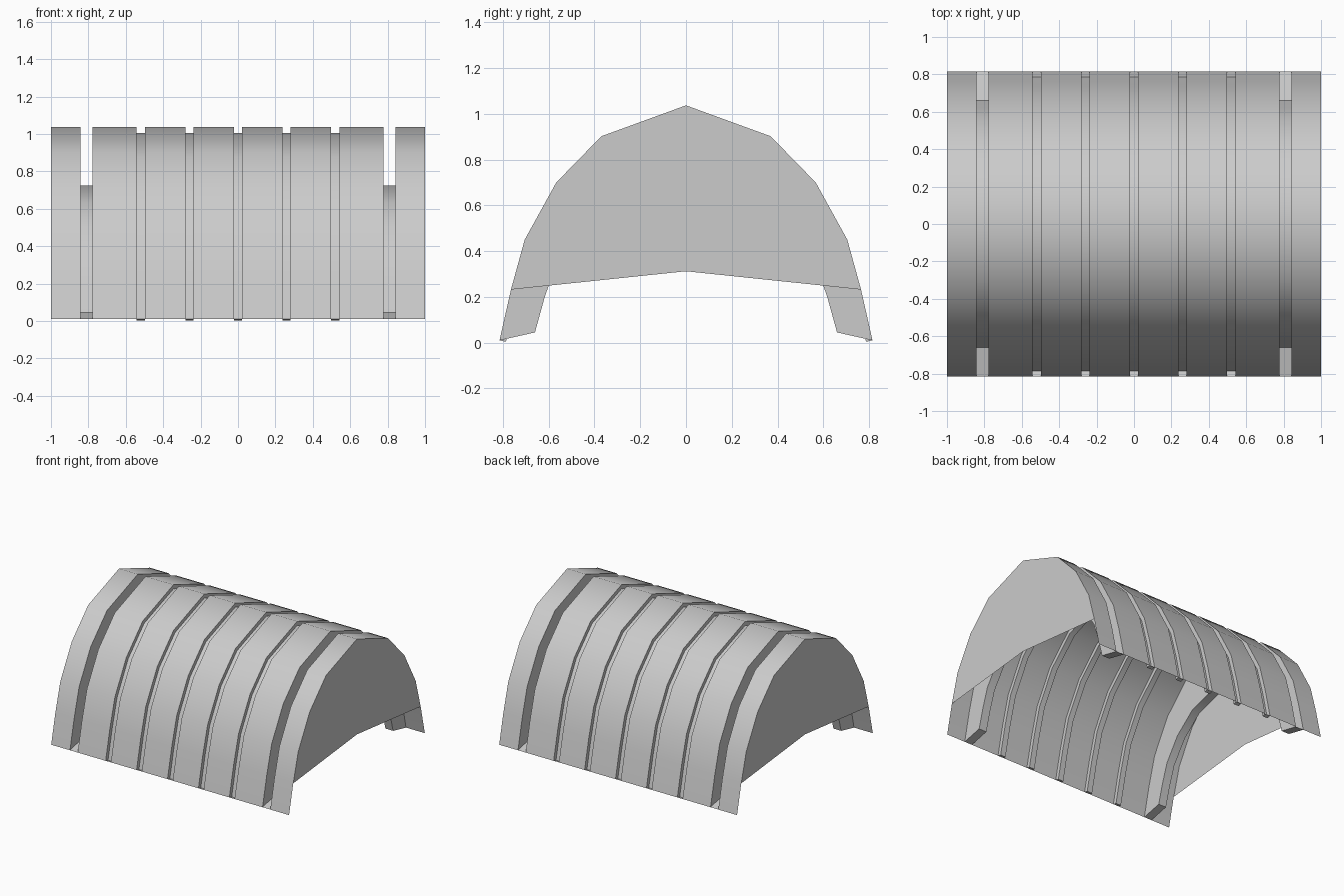
import bpy, bmesh, math
from mathutils import Vector

if "Cube" in bpy.data.objects:
    bpy.data.objects.remove(bpy.data.objects["Cube"])

# Arch half profile (y, z), foot to apex, mirrored to a full arch
HALF = [(0.815, 0.01), (0.765, 0.232), (0.705, 0.45), (0.567, 0.70), (0.37, 0.902), (0, 1.037)]


def mirror(half):
    return half + [(-y, z) for y, z in reversed(half[:-1])]


def inset(prof, d):
    """Offset a profile inwards along its averaged normals."""
    pts = [Vector(p) for p in prof]
    out = []
    for i, p in enumerate(pts):
        a = (pts[i] - pts[i - 1]).normalized() if i else None
        b = (pts[i + 1] - pts[i]).normalized() if i < len(pts) - 1 else None
        t = ((a or b) + (b or a)).normalized()
        n = Vector((-t.y, t.x))
        out.append(tuple(p + n * d / n.dot(Vector((-(b or a).y, (b or a).x)))))
    return out


OUTER = mirror(HALF)
SHALLOW = inset(OUTER, 0.029)
DEEP = mirror([(y * 0.81, 0.038 + z * 0.663) for y, z in HALF])

# Grooves as (start x, end x, floor profile)
grooves = [(-0.842, -0.777, DEEP)]
grooves += [(c * 0.26 - 0.022, c * 0.26 + 0.022, SHALLOW) for c in range(-2, 3)]
grooves += [(0.777, 0.842, DEEP)]


def make_object(name, bm):
    me = bpy.data.meshes.new(name)
    bm.to_mesh(me)
    bm.free()
    ob = bpy.data.objects.new(name, me)
    bpy.context.collection.objects.link(ob)
    return ob


# Grooved arch shell: successive cross-sections bridged together
bm = bmesh.new()


def ring(x, prof):
    return [bm.verts.new((x, y, z)) for y, z in prof]


def bridge(r0, r1):
    for i in range(len(r0) - 1):
        bm.faces.new((r0[i], r1[i], r1[i + 1], r0[i + 1]))


prev = ring(-1, OUTER)
for x0, x1, prof in grooves:
    a, b, c, d = ring(x0, OUTER), ring(x0, prof), ring(x1, prof), ring(x1, OUTER)
    for r in (a, b, c, d):
        bridge(prev, r)
        prev = r
    # closed foot of the groove
    bm.faces.new((a[0], d[0], c[0], b[0]))
    bm.faces.new((a[-1], b[-1], c[-1], d[-1]))
bridge(prev, ring(1, OUTER))
shell = make_object("arch_shell", bm)
bpy.context.view_layer.objects.active = shell
shell.select_set(True)
bpy.ops.object.shade_smooth_by_angle(angle=math.radians(50))

# Flat end plates with a shallow peaked lower edge
for name, x in (("end_plate_left", -1), ("end_plate_right", 1)):
    bm = bmesh.new()
    vs = [bm.verts.new((x, y, z)) for y, z in OUTER[1:-1] + [(0, 0.312)]]
    bm.faces.new(vs if x > 0 else vs[::-1])
    make_object(name, bm)
